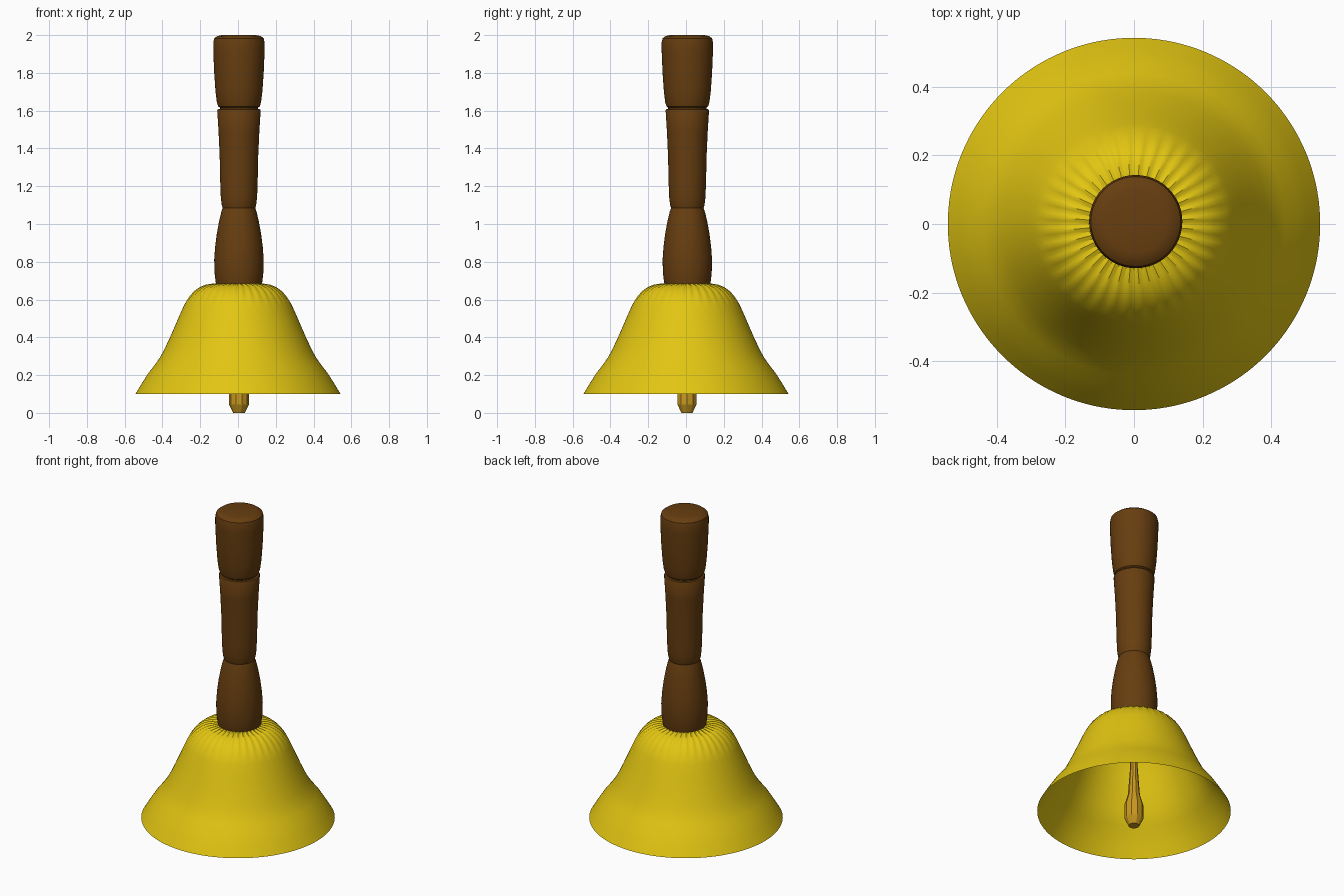
import bpy, bmesh, math

if "Cube" in bpy.data.objects:
    bpy.data.objects.remove(bpy.data.objects["Cube"])


def material(name, rgb):
    m = bpy.data.materials.new(name)
    m.diffuse_color = (*rgb, 1)
    m.use_nodes = True
    m.node_tree.nodes["Principled BSDF"].inputs["Base Color"].default_value = m.diffuse_color
    return m


def lathe(name, profile, sides, mat, centre=(0, 0), phase=0.0, ripple=None, angle=35):
    """Spin (radius, z) points around z; radius 0 becomes a pole."""
    bm = bmesh.new()
    rings = []
    for r, z in profile:
        if r == 0:
            rings.append([bm.verts.new((*centre, z))])
            continue
        ring = []
        for i in range(sides):
            a = 2 * math.pi * i / sides + phase
            dr, dz = ripple(a, r, z) if ripple else (0, 0)
            ring.append(bm.verts.new((centre[0] + (r + dr) * math.cos(a),
                                      centre[1] + (r + dr) * math.sin(a), z + dz)))
        rings.append(ring)
    for lo, hi in zip(rings, rings[1:]):
        for i in range(sides):
            j = (i + 1) % sides
            if len(hi) == 1:
                bm.faces.new((lo[i], lo[j], hi[0]))
            elif len(lo) == 1:
                bm.faces.new((lo[0], hi[j], hi[i]))
            else:
                bm.faces.new((lo[i], lo[j], hi[j], hi[i]))
    me = bpy.data.meshes.new(name)
    bm.to_mesh(me)
    bm.free()
    me.materials.append(mat)
    ob = bpy.data.objects.new(name, me)
    bpy.context.collection.objects.link(ob)
    bpy.ops.object.select_all(action='DESELECT')
    ob.select_set(True)
    bpy.context.view_layer.objects.active = ob
    bpy.ops.object.shade_smooth_by_angle(angle=math.radians(angle))
    return ob


gold = material("bell_yellow", (0.76, 0.56, 0.006))
brown = material("handle_brown", (0.135, 0.048, 0.005))
brass = material("clapper_brass", (0.57, 0.31, 0.014))


# Shallow flutes on the shoulder, fading out at both ends
def flutes(a, r, z):
    if z < 0.585:
        return 0, 0
    fade = min(1, (z - 0.585) / 0.04)
    d = -0.004 * fade * (1 + math.cos(36 * a)) / 2
    return d, d


# Bell: thin open shell, closed at the crown
lathe("bell", [(0.543, 0.10), (0.51, 0.155), (0.475, 0.21), (0.44, 0.255),
               (0.412, 0.295), (0.388, 0.34), (0.36, 0.40), (0.335, 0.457),
               (0.31, 0.515), (0.29, 0.56), (0.275, 0.59), (0.255, 0.62),
               (0.235, 0.643), (0.205, 0.665), (0.17, 0.679), (0.125, 0.686),
               (0.08, 0.686), (0, 0.686)],
      144, gold, ripple=flutes)

# Turned wooden handle with a waist and a groove
lathe("handle", [(0, 0.67), (0.118, 0.67), (0.123, 0.69), (0.129, 0.74), (0.131, 0.81),
                 (0.126, 0.88), (0.117, 0.95), (0.104, 1.02), (0.093, 1.065),
                 (0.086, 1.085), (0.091, 1.10), (0.096, 1.14), (0.099, 1.22),
                 (0.102, 1.36), (0.108, 1.49), (0.115, 1.602), (0.112, 1.607),
                 (0.101, 1.609), (0.101, 1.616), (0.110, 1.622), (0.117, 1.645),
                 (0.124, 1.70), (0.131, 1.80), (0.136, 1.92), (0.136, 1.96),
                 (0.131, 1.983), (0.115, 1.995), (0.09, 2.0), (0, 2.0)],
      48, brown, centre=(0.005, 0.007))

# Clapper: faceted weight on a tapering rod
lathe("clapper", [(0, 0.0), (0.031, 0.0), (0.053, 0.045), (0.053, 0.135),
                  (0.034, 0.2), (0.021, 0.38), (0.018, 0.68), (0, 0.68)],
      10, brass, centre=(0.005, 0.005), angle=20)
